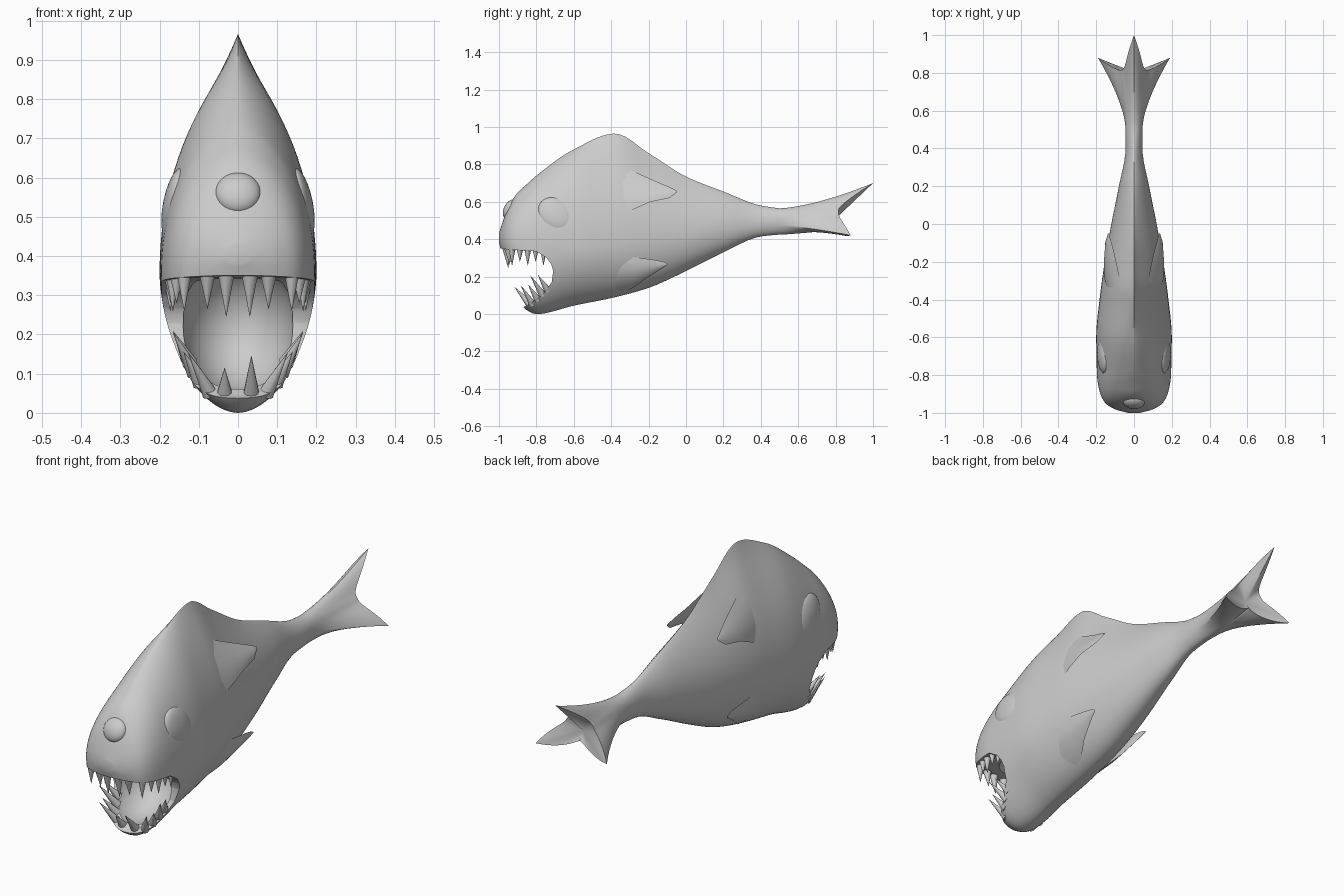
import bpy, bmesh
from math import sin, cos, pi, radians
from mathutils import Vector, Matrix, Euler

if "Cube" in bpy.data.objects:
    bpy.data.objects.remove(bpy.data.objects["Cube"])

skin = bpy.data.materials.new("grey_skin")
skin.use_nodes = True
GREY = (0.6, 0.6, 0.6, 1)
skin.diffuse_color = GREY
skin.node_tree.nodes["Principled BSDF"].inputs["Base Color"].default_value = GREY


def finish(bm, name, angle=40):
    bmesh.ops.recalc_face_normals(bm, faces=bm.faces)
    mesh = bpy.data.meshes.new(name)
    bm.to_mesh(mesh)
    bm.free()
    obj = bpy.data.objects.new(name, mesh)
    bpy.context.collection.objects.link(obj)
    mesh.materials.append(skin)
    smooth(obj, angle)
    return obj


def smooth(obj, angle):
    bpy.ops.object.select_all(action='DESELECT')
    obj.select_set(True)
    bpy.context.view_layer.objects.active = obj
    bpy.ops.object.shade_smooth_by_angle(angle=radians(angle))


# Body stations: y, top, bottom, half width, height of widest point, upper and lower sharpness
STATIONS = [
    (-1, .43, .38, .03, .4, 1, 1),
    (-.985, .48, .33, .09, .4, 1, 1),
    (-.95, .57, .22, .15, .39, 1, 1),
    (-.9, .65, .08, .178, .38, 1.1, 1),
    (-.85, .695, .02, .19, .37, 1.1, 1.05),
    (-.8, .74, 0, .196, .36, 1.2, 1.1),
    (-.6, .88, .045, .2, .36, 1.5, 1.3),
    (-.38, .965, .09, .18, .38, 2.5, 1.2),
    (-.2, .86, .14, .155, .4, 2.5, 1.1),
    (0, .735, .23, .12, .42, 2.1, 1),
    (.2, .655, .33, .08, .46, 1.7, 1),
    (.4, .58, .415, .045, .49, 1.3, 1),
    (.5, .565, .425, .045, .5, 1, 1),
]


def slope(i, k):
    return (STATIONS[i + 1][k] - STATIONS[i][k]) / (STATIONS[i + 1][0] - STATIONS[i][0])


def tangent(i, k):
    if i == 0 or i == len(STATIONS) - 1:
        return slope(min(i, len(STATIONS) - 2), k)
    a, b = slope(i - 1, k), slope(i, k)
    return 2 * a * b / (a + b) if a * b > 0 else 0


def section(y):
    """Smoothly interpolated station values at y."""
    i = 0
    while i < len(STATIONS) - 2 and y > STATIONS[i + 1][0]:
        i += 1
    p, q = STATIONS[i], STATIONS[i + 1]
    h = q[0] - p[0]
    s = (y - p[0]) / h
    ease = s * s * (3 - 2 * s)
    return [p[k] + (q[k] - p[k]) * ease
            + h * s * (1 - s) * ((1 - s) * tangent(i, k) - s * tangent(i + 1, k))
            for k in range(1, 7)]


def fullness(s, power):
    """Pointed section with a slightly rounded ridge."""
    return .93 * s ** power + .07 * s


def half_width(y, z):
    top, bottom, w, mid, up, low = section(y)
    c = (z - mid) / (top - mid) if z > mid else (mid - z) / (mid - bottom)
    return w * fullness(max(0, 1 - c * c) ** .5, up if z > mid else low)


SIDES = 96


def body_ring(y):
    top, bottom, w, mid, up, low = section(y)
    ring = []
    for j in range(SIDES):
        t = 2 * pi * j / SIDES
        s, c = sin(t), cos(t)
        x = w * fullness(abs(s), up if c > 0 else low) * (1 if s > 0 else -1)
        ring.append(Vector((x, y, mid + c * (top - mid if c > 0 else mid - bottom))))
    return ring


def tail_end_ring():
    """Three pointed lobes: one up, two low at the sides."""
    ring = []
    for j in range(SIDES):
        deg = 360 * j / SIDES
        d = min(deg, 360 - deg)
        upper = max(0, 1 - d / 56) ** 2.8
        side = max(0, 1 - abs(d - 112.5) / 56) ** 2.5
        valley = .085 if d < 112 else .085 - .045 * (d - 112) / 68
        r = valley + .115 * upper + .122 * side
        t = radians(deg)
        ring.append(Vector((r * sin(t), .815 + .185 * upper + .065 * side, .5 + r * cos(t))))
    return ring


# Body with its three-lobed tail, lofted from nose to tail
rings = [body_ring(-1 + 1.5 * (i / 56) ** 1.6) for i in range(57)]
start, end = rings[-1], tail_end_ring()
for n in range(1, 15):
    s = n / 14
    ring = []
    for a, b in zip(start, end):
        v = a.lerp(b, s ** 1.5)
        v.y = a.y + (b.y - a.y) * s
        ring.append(v)
    rings.append(ring)

bm = bmesh.new()
loops = [[bm.verts.new(v) for v in ring] for ring in rings]
for a, b in zip(loops, loops[1:]):
    for j in range(SIDES):
        k = (j + 1) % SIDES
        bm.faces.new((a[j], a[k], b[k], b[j]))
bm.faces.new(loops[0])
hub = bm.verts.new((0, .79, .5))
for j in range(SIDES):
    bm.faces.new((loops[-1][j], loops[-1][(j + 1) % SIDES], hub))
body = finish(bm, "body")

# Mouth opening: side profile pushed through the head
MOUTH = [(-1.1, .365), (-.95, .345), (-.8, .335), (-.745, .3), (-.72, .265), (-.71, .23), (-.718, .17),
         (-.77, .1), (-.85, .045), (-.9, .025), (-1.1, 0)]
bm = bmesh.new()
face = bm.faces.new([bm.verts.new((-.4, y, z)) for y, z in MOUTH])
out = bmesh.ops.extrude_face_region(bm, geom=[face])["geom"]
bmesh.ops.translate(bm, verts=[g for g in out if isinstance(g, bmesh.types.BMVert)], vec=(.8, 0, 0))
opening = finish(bm, "mouth_cutter")


def ellipsoid(name, centre, radii, turn=(0, 0, 0)):
    bm = bmesh.new()
    rot = Euler([radians(a) for a in turn]).to_matrix().to_4x4()
    place = Matrix.Translation(centre) @ rot @ Matrix.Diagonal((*radii, 1))
    bmesh.ops.create_uvsphere(bm, u_segments=32, v_segments=20, radius=1, matrix=place)
    return finish(bm, name, 60)


# Throat hollow
throat = ellipsoid("throat_cutter", (0, -.76, .225), (.145, .2, .175))
for cutter in (opening, throat):
    mod = body.modifiers.new("cut", 'BOOLEAN')
    mod.operation = 'DIFFERENCE'
    mod.solver = 'EXACT'
    mod.object = cutter
    bpy.context.view_layer.objects.active = body
    bpy.ops.object.modifier_apply(modifier=mod.name)
    bpy.data.objects.remove(cutter)
smooth(body, 45)

# Eyes: one on the forehead, one on each flank
ellipsoid("front_eye", (0, -.94, .56), (.058, .034, .056), (-27, 0, 0))
for name, m in (("left", 1), ("right", -1)):
    ellipsoid(name + "_eye", (m * .162, -.695, .533), (.029, .105, .083), (-40, -11 * m, 0))


# Teeth
def tooth(bm, base, direction, length, radius):
    d = Vector(direction).normalized()
    place = Matrix.Translation(Vector(base) + d * (length / 2 - .015)) @ d.to_track_quat('Z', 'Y').to_matrix().to_4x4()
    bmesh.ops.create_cone(bm, segments=10, radius1=radius, radius2=.0005, depth=length,
                          cap_ends=True, matrix=place)


upper, lower = bmesh.new(), bmesh.new()
for m in (1, -1):
    for i, x in enumerate((.03, .078)):
        tooth(upper, (m * x, -.96 + i * .01, .345), (0, .1, -1), .115 - .02 * i, .023)
    for i in range(5):
        y = -.93 + i * .042
        tooth(upper, (m * (half_width(y, .34) - .024), y, .345), (0, 0, -1),
              .1 - .02 * (i % 2), .021)
    tooth(lower, (m * .034, -.835, .05), (0, -.6, .7), .12 + .02 * m, .023)
    for i in range(4):
        y = -.825 + i * .026
        z = .06 + i * .026
        tooth(lower, (m * (half_width(y, z) - .02), y, z), (.42 * m, -.5, .8),
              .135 - .03 * (i % 2), .02)
finish(upper, "upper_teeth", 50)
finish(lower, "lower_teeth", 50)


# Fins: lens-shaped blades that leave the flank at the front and flare out to a tip.
# Stations: upper edge (y, z), lower edge (y, z), distance from the flank
UPPER_FIN = [((-.34, .79), (-.33, .53), -.01), ((-.24, .745), (-.27, .565), .015),
             ((-.15, .705), (-.19, .6), .04), ((-.09, .68), (-.09, .62), .06), ((-.05, .66), (-.05, .65), .07)]
LOWER_FIN = [((-.33, .31), (-.41, .1), -.01), ((-.24, .3), (-.3, .13), .01),
             ((-.17, .29), (-.22, .185), .022), ((-.12, .28), (-.15, .23), .035), ((-.1, .27), (-.1, .262), .045)]
STEPS = 8


def fin(name, stations, m):
    bm = bmesh.new()
    for sheet in (1, -1):
        rows = []
        for i, (top, bottom, gap) in enumerate(stations):
            row = []
            for j in range(STEPS + 1):
                v = j / STEPS
                y = top[0] + (bottom[0] - top[0]) * v
                z = top[1] + (bottom[1] - top[1]) * v
                bulge = sheet * .012 * sin(pi * v) * (1 - i / len(stations))
                row.append(bm.verts.new((m * (half_width(y, z) + gap + bulge), y, z)))
            rows.append(row)
        for a, b in zip(rows, rows[1:]):
            for j in range(STEPS):
                bm.faces.new((a[j], a[j + 1], b[j + 1], b[j]))
    bmesh.ops.remove_doubles(bm, verts=bm.verts, dist=.0002)
    finish(bm, name, 50)


for name, m in (("left", 1), ("right", -1)):
    fin(name + "_upper_fin", UPPER_FIN, m)
    fin(name + "_lower_fin", LOWER_FIN, m)
